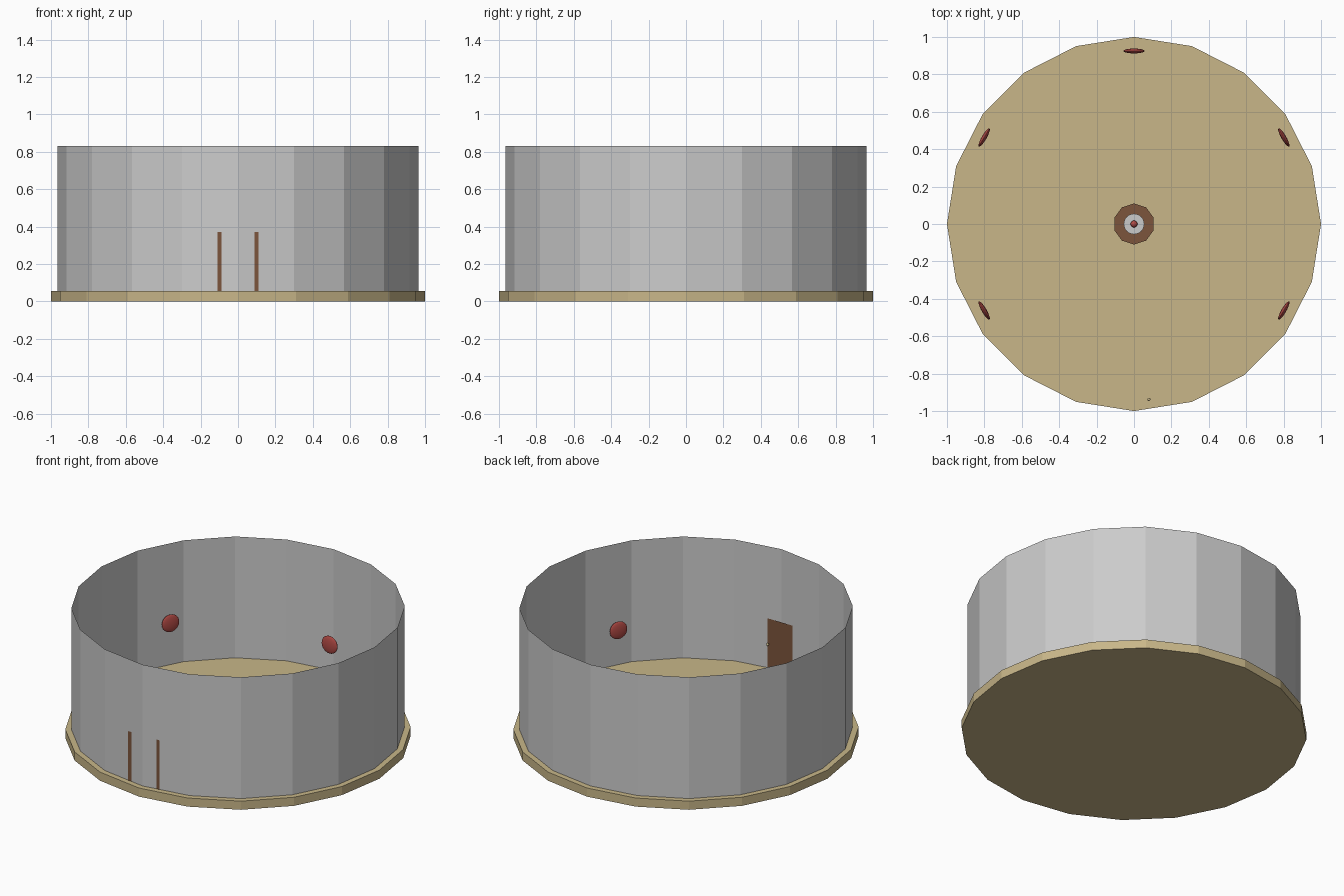
import bpy, math

if "Cube" in bpy.data.objects:
    bpy.data.objects.remove(bpy.data.objects["Cube"])


def material(name, r, g, b):
    m = bpy.data.materials.new(name)
    m.diffuse_color = (r, g, b, 1)
    m.use_nodes = True
    m.node_tree.nodes["Principled BSDF"].inputs["Base Color"].default_value = m.diffuse_color
    return m


tan = material("sand", 0.58, 0.47, 0.25)
brown = material("wood", 0.20, 0.09, 0.045)
red = material("red", 0.45, 0.07, 0.06)
white = material("pale", 0.80, 0.80, 0.78)


def finish(name, mat=None):
    ob = bpy.context.object
    ob.name = name
    if mat:
        ob.data.materials.append(mat)
    return ob


def cylinder(name, sides, r, z0, z1, mat=None, fill='NGON'):
    bpy.ops.mesh.primitive_cylinder_add(vertices=sides, radius=r, depth=z1 - z0,
                                        end_fill_type=fill,
                                        location=(0, 0, (z0 + z1) / 2))
    return finish(name, mat)


def ball(name, loc, scale, mat, turn=0.0):
    bpy.ops.mesh.primitive_uv_sphere_add(segments=24, ring_count=12, radius=1,
                                         location=loc, rotation=(0, 0, turn))
    ob = finish(name, mat)
    ob.scale = scale
    bpy.ops.object.shade_smooth()
    return ob


FLOOR = 0.055

# Floor slab and open, paper-thin round wall
cylinder("floor_slab", 20, 1.0, 0.0, FLOOR, tan)
cylinder("round_wall", 20, 0.965, FLOOR, 0.83, fill='NOTHING')

# Flat door panel crossing the front corner of the wall, with an inside knob
bpy.ops.mesh.primitive_plane_add(size=1, location=(0, -0.951, (FLOOR + 0.37) / 2),
                                 rotation=(math.pi / 2, 0, 0))
door = finish("door", brown)
door.scale = (0.22, 0.37 - FLOOR, 1)
ball("door_knob", (0.08, -0.938, 0.21), (0.008, 0.008, 0.008), tan)

# Flattened red discs floating just inside the wall at differing heights
for angle, z in ((-30, 0.29), (30, 0.29), (90, 0.235), (150, 0.335), (210, 0.29)):
    a = math.radians(angle)
    ball("wall_disc", (0.925 * math.cos(a), 0.925 * math.sin(a), z),
         (0.013, 0.056, 0.056), red, a)

# Table in the middle with a plate and a small red fruit
cylinder("table", 10, 0.11, FLOOR, 0.18, brown)
cylinder("plate", 32, 0.055, 0.18, 0.19, white)
ball("fruit", (0, 0, 0.207), (0.018, 0.018, 0.018), red)
